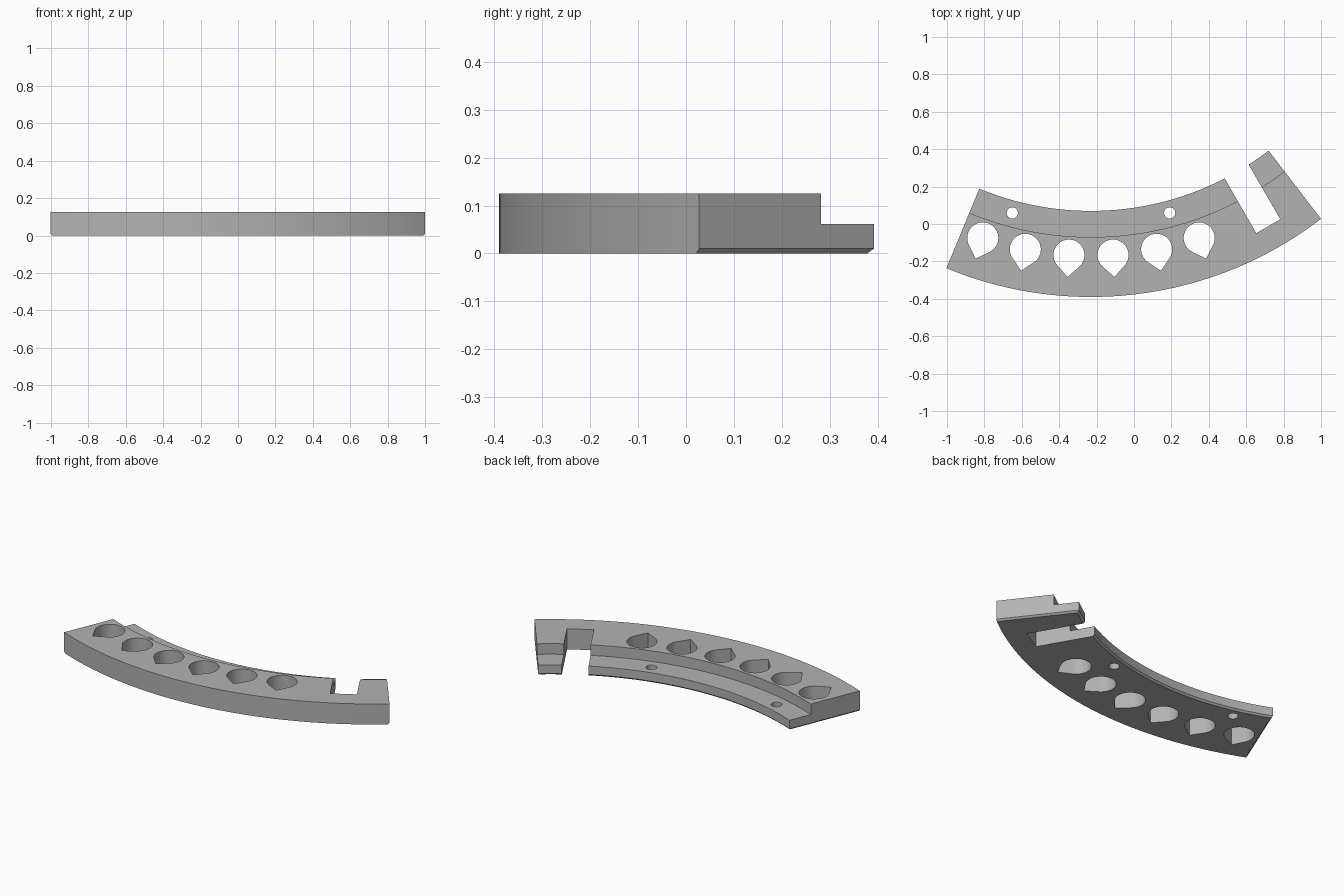
import bpy, bmesh
from math import sin, cos, radians, sqrt, pi

cube = bpy.data.objects.get("Cube")
if cube:
    bpy.data.objects.remove(cube)

CX, CY = -0.23, 1.63            # centre of the arcs
R_IN, R_STEP, R_OUT = 1.56, 1.70, 2.02
TOP, LEDGE, CHAMFER = 0.125, 0.061, 0.01

grey = bpy.data.materials.new("grey plastic")
grey.use_nodes = True
colour = (0.45, 0.45, 0.45, 1)
grey.diffuse_color = colour
grey.node_tree.nodes["Principled BSDF"].inputs["Base Color"].default_value = colour


def polar(r, deg, side=0):
    """Point at radius r; side shifts it across the radial direction."""
    a = radians(deg)
    return CX + r * sin(a) + side * cos(a), CY - r * cos(a) + side * sin(a)


def arc(r, start, end, n):
    return [polar(r, start + (end - start) * i / n) for i in range(n + 1)]


def prism(name, outline, z0, z1):
    bm = bmesh.new()
    face = bm.faces.new([bm.verts.new((x, y, z0)) for x, y in outline])
    up = bmesh.ops.extrude_face_region(bm, geom=[face])["geom"]
    for v in up:
        if isinstance(v, bmesh.types.BMVert):
            v.co.z = z1
    bmesh.ops.recalc_face_normals(bm, faces=bm.faces)
    mesh = bpy.data.meshes.new(name)
    bm.to_mesh(mesh)
    bm.free()
    mesh.materials.append(grey)
    obj = bpy.data.objects.new(name, mesh)
    bpy.context.collection.objects.link(obj)
    return obj


# Curved body
body = prism("curved_bracket", arc(R_OUT, -22.5, 37.5, 60) + arc(R_IN, 37.5, -22.5, 60), 0, TOP)

# Chamfer the lower rim on every side but the outer arc
bm = bmesh.new()
bm.from_mesh(body.data)
rim = []
for e in bm.edges:
    mid = (e.verts[0].co + e.verts[1].co) / 2
    radius = sqrt((mid.x - CX) ** 2 + (mid.y - CY) ** 2)
    if mid.z < 0.001 and radius < R_OUT - 0.01:
        rim.append(e)
bmesh.ops.bevel(bm, geom=rim, offset=CHAMFER, segments=1, affect='EDGES')
bm.to_mesh(body.data)
bm.free()

cutters = []

# Lowered ledge along the inner arc
cutters.append(prism("ledge_cutter", arc(R_STEP, -30, 45, 75) + arc(1.4, 45, -30, 75), LEDGE, 0.3))

# Straight slot near the left end
slot = [polar(r, 30, s) for r, s in ((1.4, -0.074), (1.896, -0.074), (1.896, 0.074), (1.4, 0.074))]
cutters.append(prism("slot_cutter", slot, -0.1, 0.3))

# Teardrop holes, pointing outwards
for i in range(6):
    deg = -18.75 + 7.5 * i
    r = 0.083
    ring = [pi / 4 + 1.5 * pi * k / 36 for k in range(37)]
    drop = [polar(1.80 + r * cos(t), deg, r * sin(t)) for t in ring]
    drop.append(polar(1.80 + r * sqrt(2), deg))
    cutters.append(prism("teardrop_cutter", drop, -0.1, 0.3))

# Small screw holes through the ledge
for deg in (-15, 15):
    ring = [2 * pi * k / 32 for k in range(32)]
    hole = [polar(1.626 + 0.03 * cos(t), deg, 0.03 * sin(t)) for t in ring]
    cutters.append(prism("screw_hole_cutter", hole, -0.1, 0.3))

for c in cutters:
    mod = body.modifiers.new(c.name, 'BOOLEAN')
    mod.operation = 'DIFFERENCE'
    mod.solver = 'EXACT'
    mod.object = c

# Bake the cuts and drop the helpers
bpy.context.view_layer.update()
graph = bpy.context.evaluated_depsgraph_get()
result = bpy.data.meshes.new_from_object(body.evaluated_get(graph))
body.modifiers.clear()
body.data = result
for c in cutters:
    bpy.data.objects.remove(c)

bpy.ops.object.select_all(action='DESELECT')
body.select_set(True)
bpy.context.view_layer.objects.active = body
bpy.ops.object.shade_smooth_by_angle(angle=radians(30))
